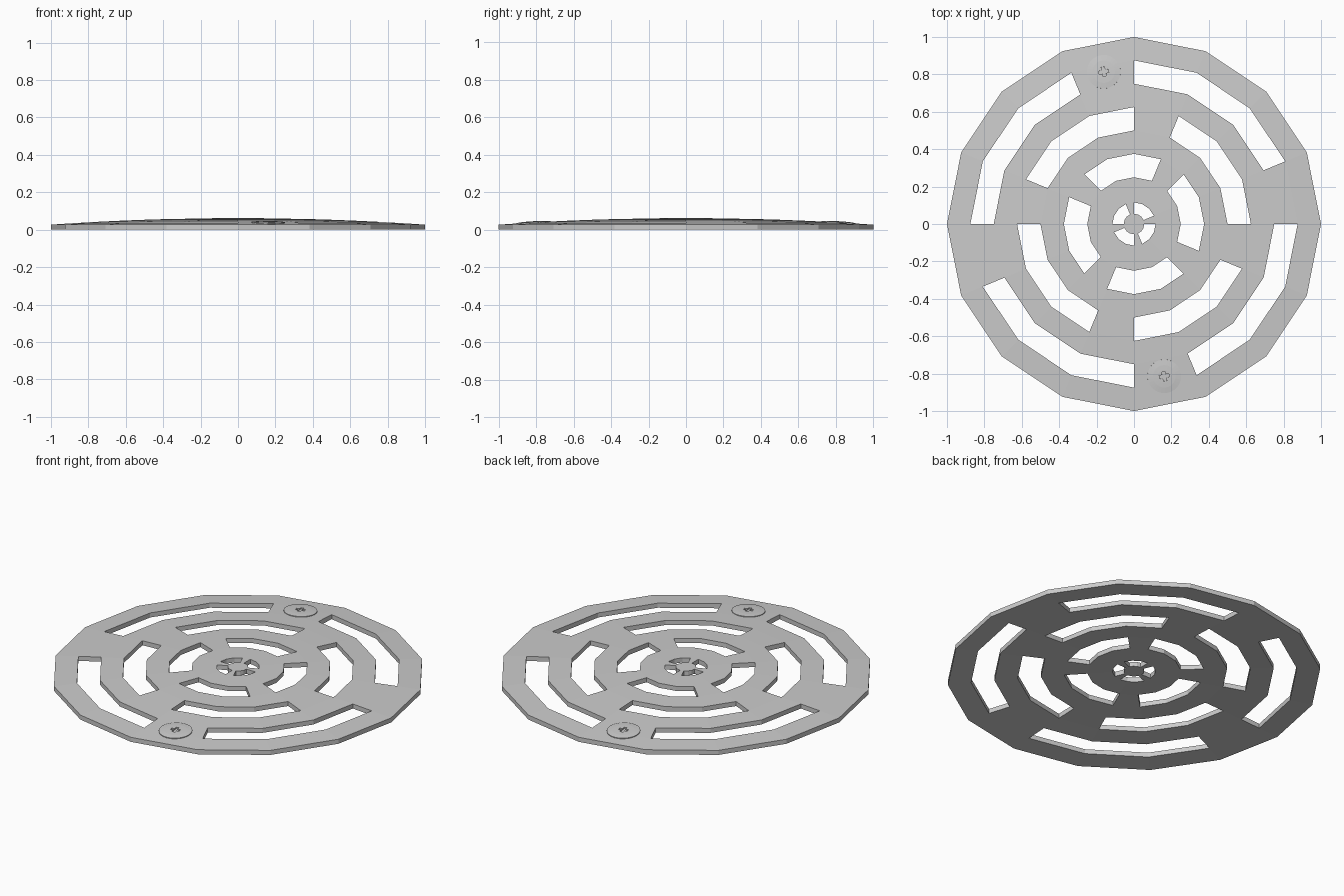
import bpy, bmesh, math
from mathutils import Matrix, Vector

if "Cube" in bpy.data.objects:
    bpy.data.objects.remove(bpy.data.objects["Cube"])

SIDES = 16
STEP = 2 * math.pi / SIDES
THICK = 0.027
RADII = [0.055, 0.115, 0.25, 0.375, 0.5, 0.625, 0.75, 0.875, 1.0]
# ring index -> which of every four segments stays solid (the others are slots)
SLOTTED = {0: 0, 2: 2, 4: 3, 6: 0}


def dome(r):
    return 0.062 - 0.035 * r * r


def make_object(name, bm):
    bmesh.ops.recalc_face_normals(bm, faces=bm.faces)
    mesh = bpy.data.meshes.new(name)
    bm.to_mesh(mesh)
    bm.free()
    obj = bpy.data.objects.new(name, mesh)
    bpy.context.collection.objects.link(obj)
    return obj


# Shallow domed cover with staggered rings of slots
bm = bmesh.new()
rings = [[bm.verts.new((r * math.cos(i * STEP), r * math.sin(i * STEP), dome(r)))
          for i in range(SIDES)] for r in RADII]
bm.faces.new(rings[0])
for k in range(len(RADII) - 1):
    for i in range(SIDES):
        if k in SLOTTED and i % 4 != SLOTTED[k]:
            continue
        j = (i + 1) % SIDES
        bm.faces.new((rings[k][i], rings[k + 1][i], rings[k + 1][j], rings[k][j]))
ext = bmesh.ops.extrude_face_region(bm, geom=bm.faces[:], use_keep_orig=True)
low = [g for g in ext["geom"] if isinstance(g, bmesh.types.BMVert)]
bmesh.ops.translate(bm, verts=low, vec=(0, 0, -THICK))
make_object("drain_cover", bm)


def prism(bm, points, z0, z1):
    bottom = bm.faces.new([bm.verts.new((x, y, z0)) for x, y in points])
    ext = bmesh.ops.extrude_face_region(bm, geom=[bottom], use_keep_orig=True)
    verts = [g for g in ext["geom"] if isinstance(g, bmesh.types.BMVert)]
    bmesh.ops.translate(bm, verts=verts, vec=(0, 0, z1 - z0))
    return verts


# Low screw head with a cross recess, tilted to follow the dome
def screw(name, angle, r=0.83):
    place = (Matrix.Translation((r * math.cos(angle), r * math.sin(angle), dome(r)))
             @ Vector((0.07 * r * math.cos(angle), 0.07 * r * math.sin(angle), 1))
             .to_track_quat('Z', 'Y').to_matrix().to_4x4())
    bm = bmesh.new()
    n = 32
    prof = [(0.09, -0.012), (0.09, 0.003), (0.06, 0.006), (0.035, 0.007)]
    loops = [[bm.verts.new((q * math.cos(2 * math.pi * i / n),
                            q * math.sin(2 * math.pi * i / n), z)) for i in range(n)]
             for q, z in prof]
    for a, b in zip(loops, loops[1:]):
        for i in range(n):
            bm.faces.new((a[i], a[(i + 1) % n], b[(i + 1) % n], b[i]))
    bm.faces.new(loops[0][::-1])
    bm.faces.new(loops[-1])
    head = make_object(name, bm)

    a, b = 0.009, 0.026
    cross = [(a, a), (a, b), (-a, b), (-a, a), (-b, a), (-b, -a),
             (-a, -a), (-a, -b), (a, -b), (a, -a), (b, -a), (b, a)]
    bm = bmesh.new()
    prism(bm, cross, -0.004, 0.03)
    cutter = make_object(name + "_recess_cutter", bm)
    cutter.hide_render = True
    cutter.hide_set(True)
    head.matrix_world = cutter.matrix_world = place
    mod = head.modifiers.new("cross_recess", 'BOOLEAN')
    mod.operation = 'DIFFERENCE'
    mod.object = cutter


screw("screw_back", 4.5 * STEP)
screw("screw_front", 12.5 * STEP)
